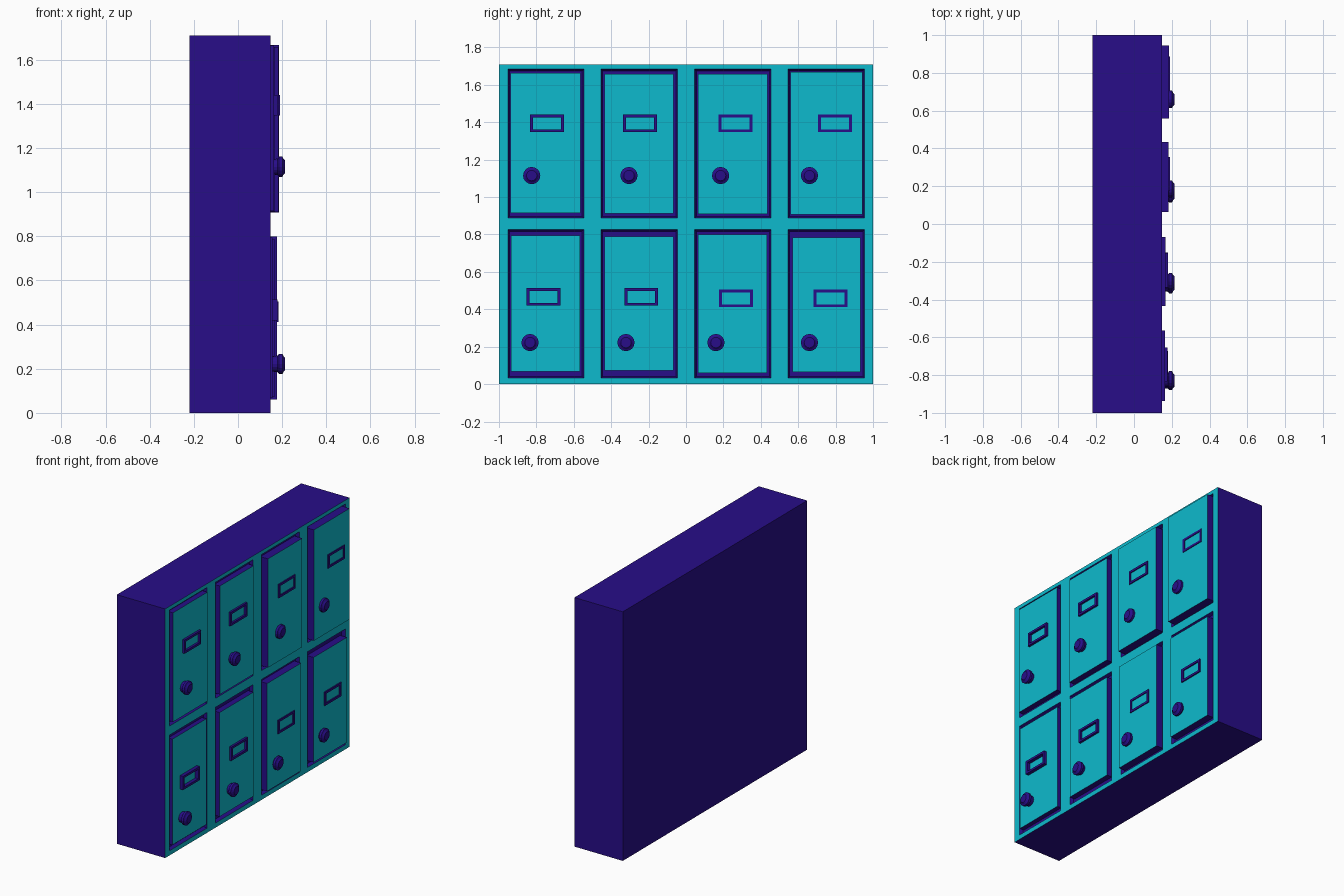
import bpy, bmesh, math
from mathutils import Matrix

if "Cube" in bpy.data.objects:
    bpy.data.objects.remove(bpy.data.objects["Cube"])


def material(name, color):
    m = bpy.data.materials.new(name)
    m.diffuse_color = color
    m.use_nodes = True
    m.node_tree.nodes["Principled BSDF"].inputs["Base Color"].default_value = m.diffuse_color
    return m


PURPLE = material("purple_paint", (0.021, 0.004, 0.25, 1))
CYAN = material("cyan_paint", (0.004, 0.49, 0.61, 1))


def finish(name, bm):
    me = bpy.data.meshes.new(name)
    bm.normal_update()
    bm.to_mesh(me)
    bm.free()
    me.materials.append(PURPLE)
    me.materials.append(CYAN)
    ob = bpy.data.objects.new(name, me)
    bpy.context.collection.objects.link(ob)
    return ob


BACK, FRONT, FLOOR = -0.22, 0.147, 0.125
ys = [-1, -0.953, -0.546, -0.455, -0.045, 0.046, 0.455, 0.545, 0.955, 1]
zs = [0, 0.032, 0.826, 0.888, 1.684, 1.71]

# Cabinet: gridded cyan face, extruded to the back, with sloped recesses
bm = bmesh.new()
grid = [[bm.verts.new((FRONT, y, z)) for z in zs] for y in ys]
openings = []
for i in range(len(ys) - 1):
    for j in range(len(zs) - 1):
        f = bm.faces.new((grid[i][j], grid[i + 1][j], grid[i + 1][j + 1], grid[i][j + 1]))
        f.material_index = 1
        if i % 2 and j % 2:
            openings.append(f)
rim = [e for e in bm.edges if e.is_boundary]
ext = bmesh.ops.extrude_edge_only(bm, edges=rim)["geom"]
for g in ext:
    if isinstance(g, bmesh.types.BMVert):
        g.co.x = BACK
    elif isinstance(g, bmesh.types.BMFace):
        g.material_index = 0
back_edges = [e for e in bm.edges if e.is_boundary]
for f in bmesh.ops.contextual_create(bm, geom=back_edges)["faces"]:
    f.material_index = 0
bmesh.ops.recalc_face_normals(bm, faces=bm.faces[:])
walls = bmesh.ops.inset_individual(bm, faces=openings, thickness=0.013, depth=FLOOR - FRONT)["faces"]
for f in walls + openings:
    f.material_index = 0
finish("cabinet_body", bm)


def door(name, y0, y1, z0, z1, x):
    bm = bmesh.new()
    mat = Matrix.Translation(((x + FLOOR) / 2, (y0 + y1) / 2, (z0 + z1) / 2)) @ \
        Matrix.Diagonal((x - FLOOR, y1 - y0, z1 - z0, 1))
    bmesh.ops.create_cube(bm, size=1, matrix=mat)
    bm.normal_update()
    for f in bm.faces:
        f.material_index = int(f.normal.x > 0.9)
    finish(name, bm)


def label_frame(name, y, z, x0, x1):
    # Open rectangular ring
    bm = bmesh.new()
    rings = []
    for hy, hz, x in ((0.09, 0.047, x0), (0.09, 0.047, x1), (0.074, 0.032, x1), (0.074, 0.032, x0)):
        rings.append([bm.verts.new((x, y + a * hy, z + b * hz))
                      for a, b in ((-1, -1), (1, -1), (1, 1), (-1, 1))])
    for k in range(4):
        a, b = rings[k], rings[(k + 1) % 4]
        for i in range(4):
            j = (i + 1) % 4
            bm.faces.new((a[i], a[j], b[j], b[i]))
    bmesh.ops.recalc_face_normals(bm, faces=bm.faces[:])
    finish(name, bm)


def knob(name, y, z, x):
    # Turned knob with a raised centre
    profile = [(x - 0.005, 0.034), (0.18, 0.038), (0.186, 0.046), (0.201, 0.046),
               (0.206, 0.036), (0.214, 0.028), (0.214, 0.0)]
    bm = bmesh.new()
    vs = [bm.verts.new((px, y, z + r)) for px, r in profile]
    es = [bm.edges.new(p) for p in zip(vs, vs[1:])]
    bmesh.ops.spin(bm, geom=vs + es, cent=(0, y, z), axis=(1, 0, 0),
                   angle=math.tau, steps=16, use_duplicate=False)
    bmesh.ops.remove_doubles(bm, verts=bm.verts[:], dist=0.0005)
    bmesh.ops.recalc_face_normals(bm, faces=bm.faces[:])
    finish(name, bm)


# Per door: y0, y1, z0, z1, door front x, label y, label z, label front x, knob y
lower = [(-0.936, -0.567, 0.068, 0.794, 0.157, -0.762, 0.466, 0.18, -0.834),
         (-0.435, -0.068, 0.073, 0.788, 0.165, -0.240, 0.466, 0.18, -0.321),
         (0.064, 0.433, 0.060, 0.800, 0.177, 0.267, 0.458, 0.183, 0.160),
         (0.570, 0.932, 0.064, 0.785, 0.175, 0.773, 0.458, 0.183, 0.660)]
upper = [(-0.938, -0.565, 0.915, 1.664, 0.163, -0.743, 1.394, 0.178, -0.825),
         (-0.435, -0.068, 0.912, 1.657, 0.167, -0.246, 1.394, 0.18, -0.305),
         (0.064, 0.435, 0.910, 1.657, 0.183, 0.265, 1.394, 0.19, 0.185),
         (0.558, 0.944, 0.907, 1.668, 0.186, 0.797, 1.394, 0.191, 0.660)]
for row, doors, kz in (("lower", lower, 0.222), ("upper", upper, 1.115)):
    for n, (y0, y1, z0, z1, x, ly, lz, lx, ky) in enumerate(doors, 1):
        door(f"{row}_door_{n}", y0, y1, z0, z1, x)
        label_frame(f"{row}_label_frame_{n}", ly, lz, x - 0.004, lx)
        knob(f"{row}_knob_{n}", ky, kz, x)
